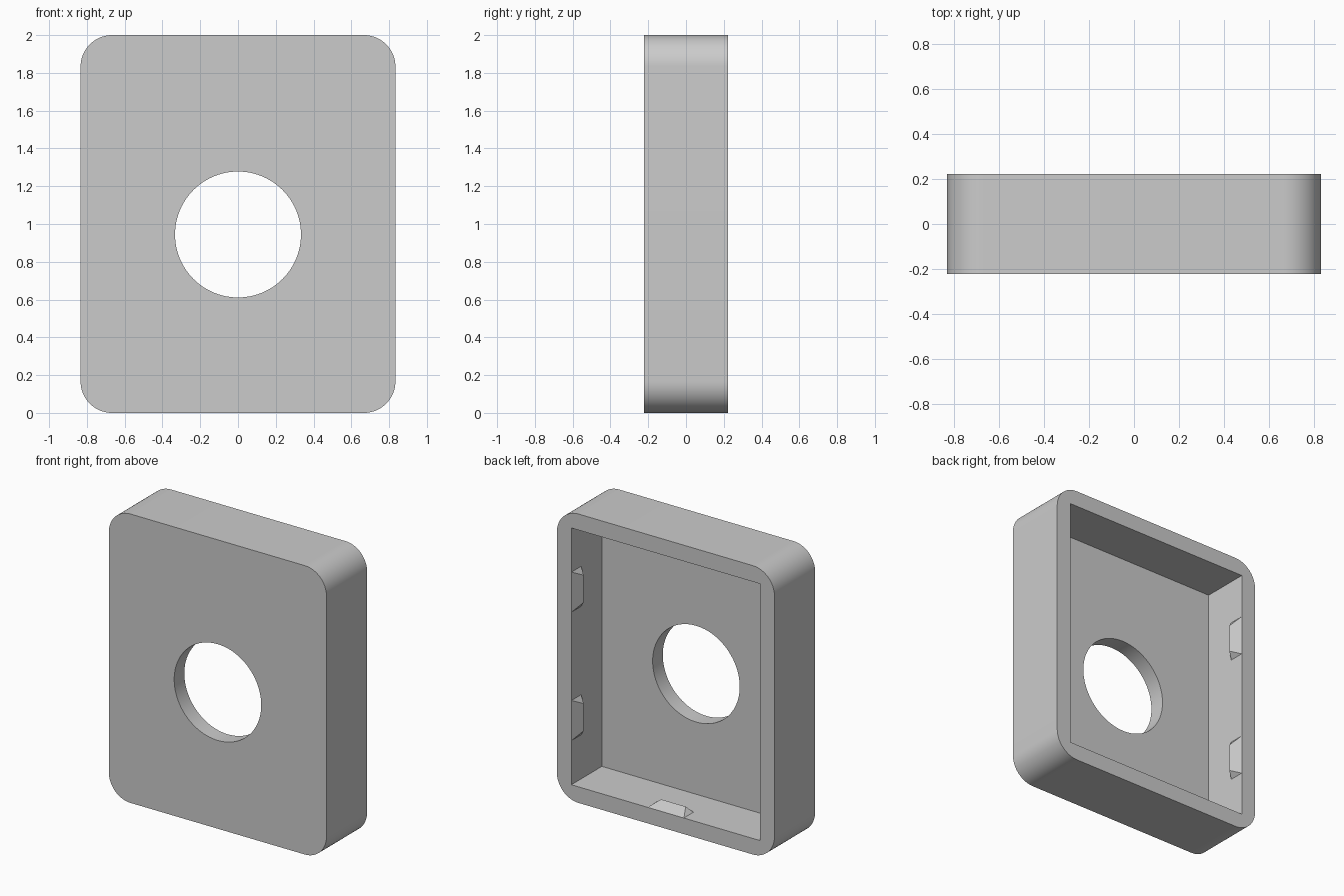
import bpy
import bmesh
from math import pi
from mathutils import Matrix, Vector

U = 1 / 18                       # design module
WIDTH, DEPTH, HEIGHT = 30 * U, 8 * U, 36 * U
WALL = 2 * U

if "Cube" in bpy.data.objects:
    bpy.data.objects.remove(bpy.data.objects["Cube"], do_unlink=True)

grey = bpy.data.materials.new("light grey")
grey.use_nodes = True
grey.diffuse_color = (0.6, 0.6, 0.6, 1)
grey.node_tree.nodes["Principled BSDF"].inputs["Base Color"].default_value = grey.diffuse_color


def make_object(name, bm):
    bmesh.ops.recalc_face_normals(bm, faces=bm.faces)
    mesh = bpy.data.meshes.new(name)
    bm.to_mesh(mesh)
    bm.free()
    mesh.materials.append(grey)
    obj = bpy.data.objects.new(name, mesh)
    bpy.context.collection.objects.link(obj)
    return obj


def box(name, size, centre, radius=0):
    """Box, optionally with its four front-to-back edges rounded."""
    bm = bmesh.new()
    bmesh.ops.create_cube(bm, size=1, matrix=Matrix.Translation(centre) @ Matrix.Diagonal((*size, 1)))
    if radius:
        edges = [e for e in bm.edges if abs((e.verts[0].co - e.verts[1].co).y) > size[1] / 2]
        bmesh.ops.bevel(bm, geom=edges, offset=radius, segments=16, profile=0.5, affect='EDGES')
    return make_object(name, bm)


def cut(target, cutter):
    """Subtract the cutter and discard it."""
    cutter.hide_render = True
    mod = target.modifiers.new("cut", 'BOOLEAN')
    mod.operation, mod.solver, mod.object = 'DIFFERENCE', 'EXACT', cutter
    bpy.ops.object.select_all(action='DESELECT')
    bpy.context.view_layer.objects.active = target
    target.select_set(True)
    bpy.ops.object.modifier_apply(modifier=mod.name)
    bpy.data.objects.remove(cutter, do_unlink=True)


def clip(name, origin, along, inward):
    """Snap wedge: a long ramp from the opening to a short ridge, then a steep catch."""
    half_base, half_ridge, rise = 2.5 * U, 1.7 * U, 0.035
    bm = bmesh.new()
    for side in (-1, 1):
        for half, y, height in ((half_base, 0.221, 0), (half_ridge, 0.138, rise), (half_base, 0.116, 0)):
            bm.verts.new(Vector(origin) + Vector(along) * side * half
                         + Vector((0, y, 0)) + Vector(inward) * height)
    bmesh.ops.convex_hull(bm, input=bm.verts)
    bmesh.ops.dissolve_limit(bm, angle_limit=0.01, verts=bm.verts, edges=bm.edges)
    return make_object(name, bm)


# Rounded housing, open at the back
housing = box("housing", (WIDTH, DEPTH, HEIGHT), (0, 0, HEIGHT / 2), 3 * U)
cut(housing, box("cavity_cutter", (WIDTH - 2 * WALL, DEPTH, HEIGHT - 2 * WALL), (0, WALL, HEIGHT / 2)))

# Round window through the front plate
hole = bmesh.new()
bmesh.ops.create_cone(hole, cap_ends=True, segments=96, radius1=6 * U, radius2=6 * U, depth=1,
                      matrix=Matrix.Translation((0, 0, 17 * U)) @ Matrix.Rotation(pi / 2, 4, 'X'))
cut(housing, make_object("window_cutter", hole))
bpy.ops.object.shade_smooth_by_angle(angle=pi / 6)

# Snap clips: two on each side wall, one on the bottom wall
for side, label in ((1, "left"), (-1, "right")):
    for z, level in ((10 * U, "lower"), (26 * U, "upper")):
        clip(f"{label}_{level}_clip", (side * (WIDTH / 2 - WALL), 0, z), (0, 0, 1), (-side, 0, 0))
clip("bottom_clip", (0, 0, WALL), (1, 0, 0), (0, 0, 1))
